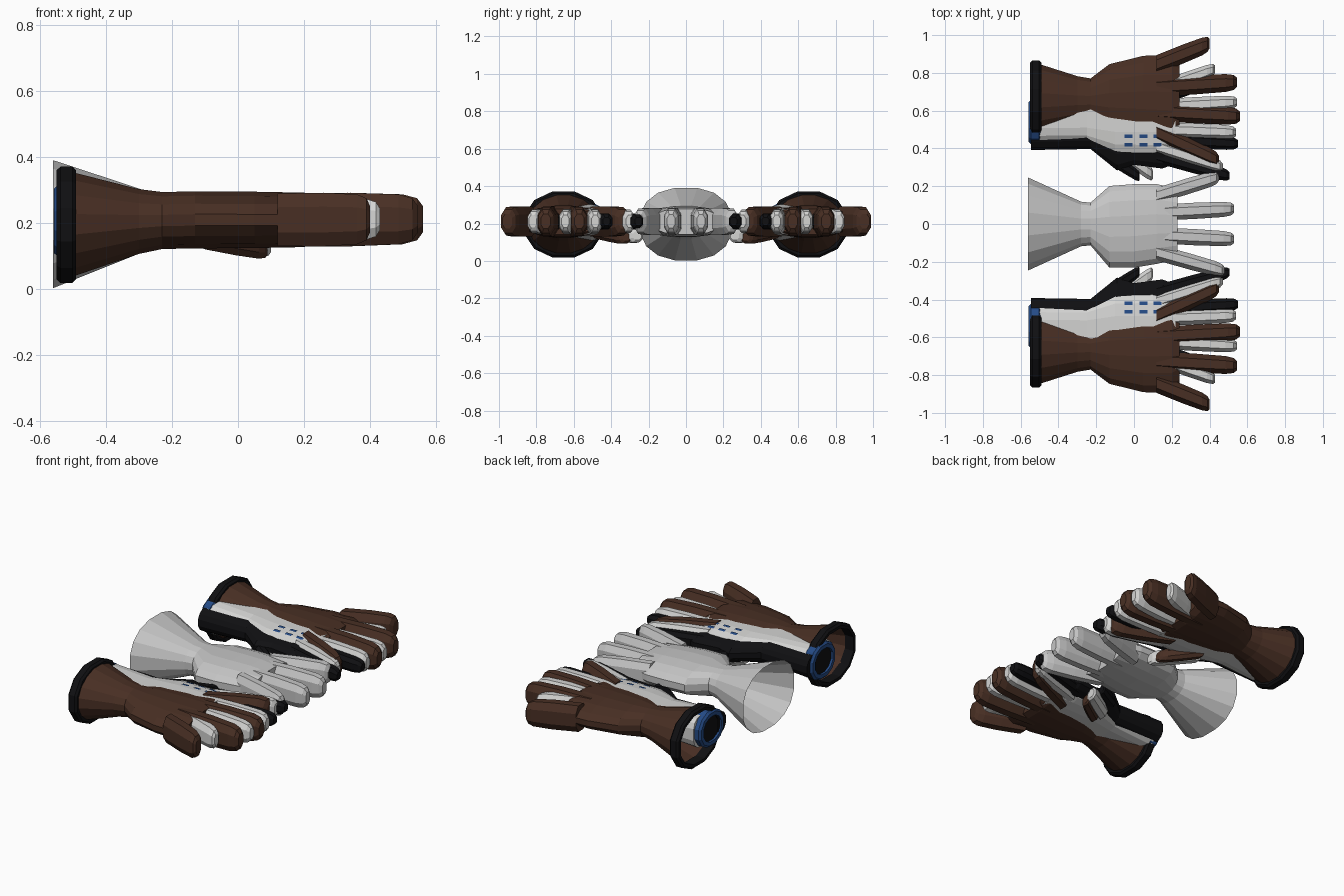
import bpy, bmesh, math
from mathutils import Vector
from mathutils.bvhtree import BVHTree

if "Cube" in bpy.data.objects:
    bpy.data.objects.remove(bpy.data.objects["Cube"])


def material(name, rgb):
    m = bpy.data.materials.new(name)
    m.use_nodes = True
    m.diffuse_color = (*rgb, 1)
    m.node_tree.nodes["Principled BSDF"].inputs["Base Color"].default_value = (*rgb, 1)
    return m


BROWN = material("brown leather", (0.065, 0.028, 0.017))
WHITE = material("off white", (0.66, 0.66, 0.65))
GREY = material("light grey", (0.56, 0.56, 0.56))
BLACK = material("black", (0.005, 0.005, 0.006))
BLUE = material("blue", (0.018, 0.07, 0.24))


def finish(name, bm, mat):
    bmesh.ops.recalc_face_normals(bm, faces=bm.faces)
    me = bpy.data.meshes.new(name)
    bm.to_mesh(me)
    me.materials.append(mat)
    ob = bpy.data.objects.new(name, me)
    bpy.context.collection.objects.link(ob)
    return ob


def loft(name, mat, sections, sides=12, power=2.0, start=True, end=True, loop=False):
    """Skin rings (x, y, z, half width, half height) standing across x."""
    bm = bmesh.new()
    rings = []
    for x, y, z, ry, rz in sections:
        ring = []
        for i in range(sides):
            a = 2 * math.pi * (i + 0.5) / sides
            c, s = math.cos(a), math.sin(a)
            ring.append(bm.verts.new((x,
                                      y + ry * math.copysign(abs(c) ** (2 / power), c),
                                      z + rz * math.copysign(abs(s) ** (2 / power), s))))
        rings.append(ring)
    pairs = list(zip(rings, rings[1:]))
    if loop:
        pairs.append((rings[-1], rings[0]))
    for r, q in pairs:
        for i in range(sides):
            j = (i + 1) % sides
            bm.faces.new((r[i], r[j], q[j], q[i]))
    if start and not loop:
        bm.faces.new(rings[0])
    if end and not loop:
        bm.faces.new(rings[-1])
    return finish(name, bm, mat)


def finger(name, mat, base, tip, ry, rz):
    """Tapered digit with a blunt rounded end."""
    b, t = Vector(base), Vector(tip)
    rows = []
    for f, k in ((0, 1), (0.5, 1.02), (0.86, 0.95), (0.96, 0.8), (1, 0.5)):
        p = b.lerp(t, f)
        rows.append((p.x, p.y, p.z, ry * k, rz * k))
    return loft(name, mat, rows, 8, 2.4)


def band(name, mat, x0, x1, y, z, ry, rz, wall):
    """Closed ring around a cuff."""
    c = 0.012
    prof = ((x0, wall), (x0, c), (x0 + c, 0), (x1 - c, 0), (x1, c), (x1, wall))
    return loft(name, mat, [(x, y, z, ry - d, rz - d) for x, d in prof], 12, 2.1, loop=True)


DIGITS = ("little", "ring", "middle", "index")


def hand(name, mat, side, oy, body, bases, tips, ry, rz, power, capped=False):
    """Cuff and palm in one skin, plus four fingers."""
    rows = [(x, side * (oy + dy), z, hw, hh) for x, dy, z, hw, hh in body]
    palm = loft(name + "_palm", mat, rows, 16, power, start=capped)
    for d, by, (tx, ty) in zip(DIGITS, bases, tips):
        finger(f"{name}_{d}_finger", mat, (0.12, side * (oy + by), 0.21),
               (tx, side * (oy + ty), 0.212), ry, rz)
    return palm


# Centre glove: plain, with an open flared cuff
hand("centre_glove", GREY, 1, 0, [
    (-0.56, 0, 0.197, 0.25, 0.197), (-0.28, 0, 0.207, 0.12, 0.093),
    (-0.23, 0, 0.21, 0.115, 0.085), (-0.13, -0.015, 0.21, 0.22, 0.084),
    (0, -0.01, 0.21, 0.225, 0.084), (0.12, 0, 0.21, 0.215, 0.08),
    (0.23, 0, 0.21, 0.19, 0.07)],
    (0.15, 0.06, -0.06, -0.15),
    ((0.45, 0.25), (0.53, 0.08), (0.53, -0.08), (0.48, -0.25)), 0.045, 0.076, 2.3)

INNER_BASES = (0.15, 0.06, -0.06, -0.15)
INNER_TIPS = ((0.43, 0.26), (0.545, 0.085), (0.54, -0.075), (0.47, -0.26))

for side, label in ((1, "back"), (-1, "front")):
    # Brown leather shell
    hand(label + "_shell", BROWN, side, 0.655, [
        (-0.53, 0, 0.195, 0.205, 0.17), (-0.3, 0, 0.205, 0.13, 0.1),
        (-0.23, 0, 0.208, 0.118, 0.088), (-0.13, 0, 0.21, 0.195, 0.088),
        (0.05, 0, 0.21, 0.24, 0.087), (0.2, -0.005, 0.21, 0.25, 0.084),
        (0.24, 0, 0.21, 0.2, 0.07)],
        (0.19, 0.07, -0.06, -0.17),
        ((0.4, 0.3), (0.545, 0.095), (0.56, -0.085), (0.45, -0.32)), 0.053, 0.085, 2.0)
    band(label + "_cuff_rim", BLACK, -0.55, -0.49, side * 0.655, 0.195, 0.217, 0.182, 0.03)

    # White lining glove
    palm = hand(label + "_lining", WHITE, side, 0.56, [
        (-0.52, -0.01, 0.205, 0.12, 0.1), (-0.25, -0.005, 0.208, 0.125, 0.08),
        (-0.1, 0, 0.21, 0.2, 0.077), (0.1, 0, 0.21, 0.205, 0.076),
        (0.22, 0, 0.21, 0.18, 0.068)],
        INNER_BASES, INNER_TIPS, 0.042, 0.07, 3.2, True)
    band(label + "_wrist_ring", BLUE, -0.558, -0.49, side * 0.54, 0.207, 0.122, 0.112, 0.035)

    # Black inner glove showing along the thumb side
    hand(label + "_inner", BLACK, side, 0.51, [
        (-0.545, 0, 0.205, 0.12, 0.08), (-0.23, 0, 0.208, 0.115, 0.07),
        (-0.09, 0, 0.21, 0.23, 0.062), (0, 0, 0.21, 0.2, 0.06),
        (0.15, 0, 0.21, 0.22, 0.058), (0.23, 0, 0.21, 0.19, 0.05)],
        INNER_BASES, ((0.43, 0.26), (0.54, 0.08), (0.55, -0.085), (0.505, -0.255)),
        0.04, 0.046, 2.4, True)

    # Thumbs folded under the palm
    for part, mat, b, t, r in (
            ("black", BLACK, (-0.13, 0.35, 0.2), (0.03, 0.25, 0.185), 0.036),
            ("white", WHITE, (-0.12, 0.42, 0.17), (0.1, 0.26, 0.135), 0.048),
            ("brown", BROWN, (-0.1, 0.47, 0.16), (0.09, 0.32, 0.125), 0.042)):
        finger(f"{label}_{part}_thumb", mat, (b[0], side * b[1], b[2]),
               (t[0], side * t[1], t[2]), r, r)

    # Blue stitch marks laid on the lining
    src = bmesh.new()
    src.from_mesh(palm.data)
    tree = BVHTree.FromBMesh(src)
    src.free()
    bm = bmesh.new()
    for y in (0.465, 0.42):
        for x in (-0.03, 0.05, 0.125):
            quad = []
            for dx, dy in ((-1, -1), (1, -1), (1, 1), (-1, 1)):
                p = Vector((x + dx * 0.021, side * (y + dy * 0.009), 1))
                hit = tree.ray_cast(p, Vector((0, 0, -1)))[0]
                quad.append(bm.verts.new(hit + Vector((0, 0, 0.005))))
            f = bm.faces.new(quad)
            f.normal_update()
            if f.normal.z < 0:
                f.normal_flip()
    me_name = label + "_stitch_marks"
    finish(me_name, bm, BLUE)
